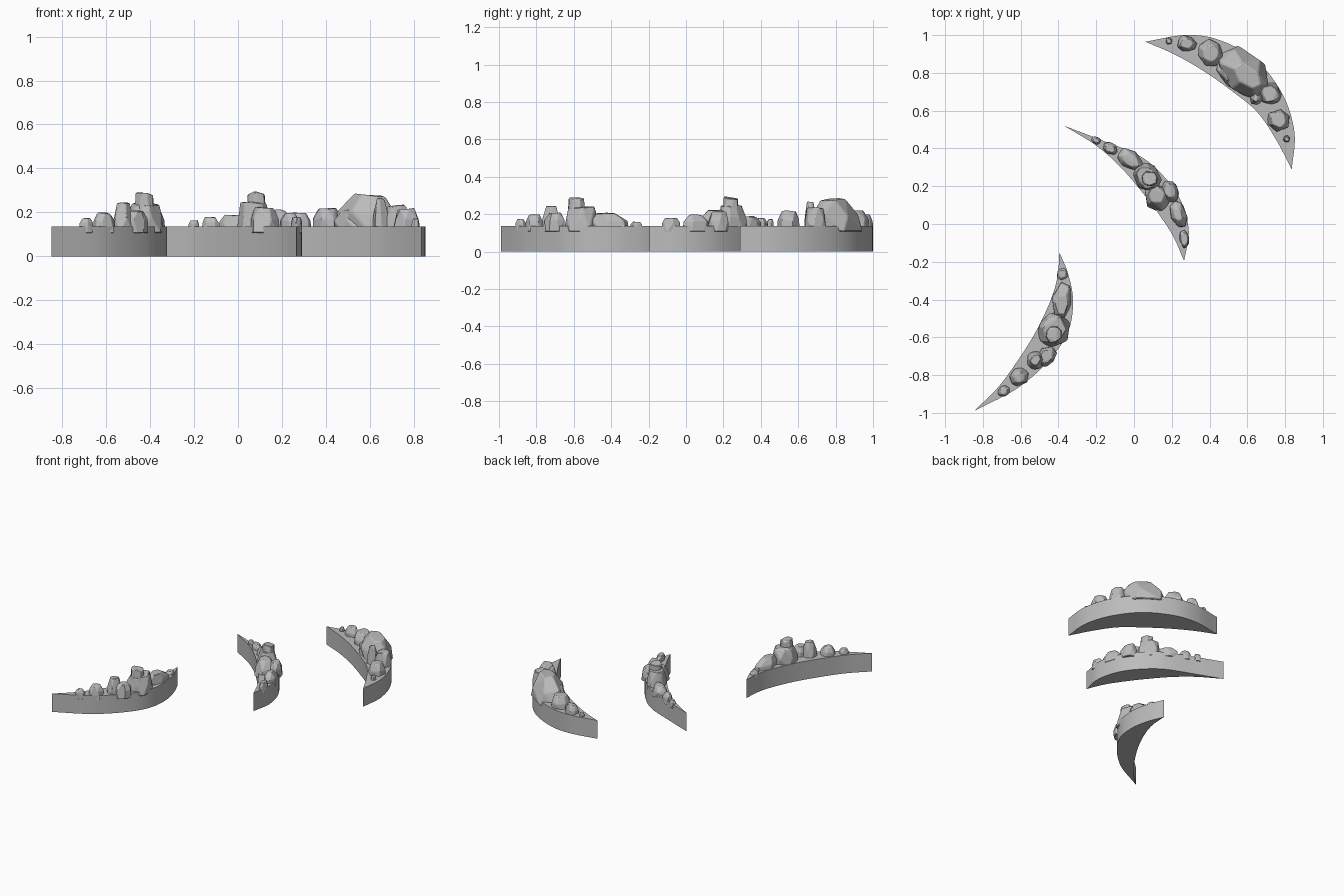
import bpy, bmesh, math, random
from mathutils import Vector

cube = bpy.data.objects.get("Cube")
if cube:
    bpy.data.objects.remove(cube)
rng = random.Random(4)
BASE = 0.137

stone = bpy.data.materials.new("grey_stone")
stone.use_nodes = True
GREY = (0.5, 0.5, 0.5, 1)
stone.diffuse_color = GREY
stone.node_tree.nodes["Principled BSDF"].inputs["Base Color"].default_value = GREY


def finish(name, bm, smooth=False):
    bmesh.ops.recalc_face_normals(bm, faces=bm.faces)
    mesh = bpy.data.meshes.new(name)
    bm.to_mesh(mesh)
    bm.free()
    mesh.materials.append(stone)
    ob = bpy.data.objects.new(name, mesh)
    bpy.context.collection.objects.link(ob)
    if smooth:
        bpy.ops.object.select_all(action='DESELECT')
        ob.select_set(True)
        bpy.context.view_layer.objects.active = ob
        bpy.ops.object.shade_smooth_by_angle(angle=math.radians(30))
    return ob


def spline(points, steps=6):
    """Smooth curve through the points."""
    p = [Vector(q) for q in points]
    p = [2 * p[0] - p[1]] + p + [2 * p[-1] - p[-2]]
    out = []
    for a, b, c, d in zip(p, p[1:], p[2:], p[3:]):
        for i in range(steps):
            t = i / steps
            out.append(0.5 * (2 * b + (c - a) * t + (2 * a - 5 * b + 4 * c - d) * t * t
                              + (3 * b - a - 3 * c + d) * t ** 3))
    return out + [p[-2]]


def crescent(name, start, end, outer, inner):
    """Flat crescent slab made of strips between its two edges."""
    bm = bmesh.new()
    edges = [spline([start, *side, end]) for side in (outer, inner)]
    last = len(edges[0]) - 1
    rows = []
    for i in range(last + 1):
        o, n = edges[0][i], edges[1][i]
        pts = [o] if i in (0, last) else [o, n]
        low = [bm.verts.new((q.x, q.y, 0)) for q in pts]
        top = [bm.verts.new((q.x, q.y, BASE)) for q in pts]
        rows.append((low, top))
    for (l0, t0), (l1, t1) in zip(rows, rows[1:]):
        for a, b in ((l0, l1), (t0, t1)):
            bm.faces.new(list(dict.fromkeys([a[0], b[0], b[-1], a[-1]])))
        for k in (0, -1):
            bm.faces.new([l0[k], l1[k], t1[k], t0[k]])
    finish(name, bm, smooth=True)


def rock(name, x, y, rx, ry, top, turn=0, cap=0.6, lean=0.0):
    """Faceted boulder: hull of three uneven rings, with worn edges."""
    bm = bmesh.new()
    h = top - BASE
    a0 = math.radians(turn)
    sides = rng.choice((6, 7, 8))
    for z, s in ((-0.03, 1.0), (h * 0.45, 0.95), (h, cap)):
        shift = rng.uniform(0, 0.8)
        for i in range(sides):
            a = (i + shift + rng.uniform(-0.2, 0.2)) * math.tau / sides
            r = s * rng.uniform(0.9, 1.08)
            u, v = rx * (r * math.cos(a) + lean * max(z, 0) / h), ry * r * math.sin(a)
            drop = rng.uniform(0, 0.12) * h if z > 0 else 0
            bm.verts.new((x + u * math.cos(a0) - v * math.sin(a0),
                          y + u * math.sin(a0) + v * math.cos(a0), BASE + z - drop))
    hull = bmesh.ops.convex_hull(bm, input=bm.verts)
    loose = {g for g in hull["geom_interior"] if isinstance(g, bmesh.types.BMVert)}
    bmesh.ops.delete(bm, geom=list(loose), context='VERTS')
    bmesh.ops.dissolve_limit(bm, angle_limit=math.radians(14), verts=bm.verts, edges=bm.edges)
    bmesh.ops.bevel(bm, geom=bm.edges[:], offset=0.05 * min(rx, ry), segments=1,
                    affect='EDGES', clamp_overlap=True)
    finish(name, bm)


# Crescent slabs
crescent("back_crescent", (0.06, 0.965), (0.835, 0.29),
         [(0.27, 1.0), (0.45, 0.975), (0.65, 0.865), (0.79, 0.68), (0.85, 0.48)],
         [(0.21, 0.9), (0.36, 0.815), (0.513, 0.708), (0.65, 0.595), (0.75, 0.45)])
crescent("middle_crescent", (-0.37, 0.52), (0.265, -0.195),
         [(-0.18, 0.447), (0.03, 0.36), (0.16, 0.25), (0.25, 0.12), (0.29, -0.04)],
         [(-0.2, 0.415), (-0.07, 0.3), (0.05, 0.16), (0.14, 0.04), (0.21, -0.07)])
crescent("front_crescent", (-0.395, -0.15), (-0.847, -0.99),
         [(-0.35, -0.26), (-0.323, -0.4), (-0.345, -0.56), (-0.44, -0.71), (-0.61, -0.865)],
         [(-0.405, -0.28), (-0.444, -0.41), (-0.52, -0.57), (-0.61, -0.715), (-0.72, -0.865)])

# Boulders on the back crescent
rock("back_pebble_a", 0.185, 0.968, 0.02, 0.02, 0.165)
rock("back_stone_a", 0.28, 0.955, 0.055, 0.045, 0.2, -10)
rock("back_stone_b", 0.405, 0.905, 0.07, 0.075, 0.222, 30)
rock("back_boulder", 0.575, 0.81, 0.17, 0.11, 0.288, -42, 0.5, 0.22)
rock("back_boulder_skirt", 0.53, 0.79, 0.12, 0.07, 0.215, -40)
rock("back_stone_c", 0.722, 0.69, 0.06, 0.06, 0.238, 20, 0.75)
rock("back_spike", 0.65, 0.665, 0.04, 0.035, 0.268, 40, 0.5)
rock("back_stone_d", 0.765, 0.55, 0.06, 0.065, 0.222, 60, 0.65)
rock("back_pebble_b", 0.808, 0.45, 0.02, 0.02, 0.175)

# Boulders on the middle crescent
rock("middle_pebble", -0.2, 0.443, 0.028, 0.02, 0.165, -30)
rock("middle_stone_a", -0.127, 0.4, 0.045, 0.033, 0.182, -30)
rock("middle_stone_b", -0.02, 0.34, 0.085, 0.05, 0.19, -38)
rock("middle_boulder", 0.07, 0.245, 0.085, 0.07, 0.25, -50, 0.75)
rock("middle_boulder_cap", 0.083, 0.24, 0.052, 0.05, 0.298, -20, 0.8)
rock("middle_slope", 0.125, 0.14, 0.08, 0.07, 0.225, -60, 0.6, -0.2)
rock("middle_stone_c", 0.19, 0.175, 0.05, 0.065, 0.215, 20)
rock("middle_stone_d", 0.235, 0.05, 0.045, 0.075, 0.2, 15, 0.5)
rock("middle_stone_e", 0.265, -0.08, 0.028, 0.05, 0.18, 5, 0.7)

# Boulders on the front crescent
rock("front_pebble", -0.38, -0.265, 0.03, 0.035, 0.16, 0)
rock("front_slope", -0.38, -0.4, 0.1, 0.055, 0.21, 265, 0.6, 0.25)
rock("front_boulder", -0.425, -0.56, 0.085, 0.1, 0.245, -15, 0.75)
rock("front_boulder_cap", -0.425, -0.585, 0.052, 0.055, 0.292, 0, 0.8)
rock("front_stone_a", -0.52, -0.72, 0.055, 0.05, 0.25, 40, 0.55)
rock("front_stone_b", -0.465, -0.7, 0.05, 0.06, 0.21, -40)
rock("front_stone_c", -0.61, -0.81, 0.055, 0.05, 0.2, 40)
rock("front_stone_d", -0.69, -0.885, 0.035, 0.028, 0.175, 35)
